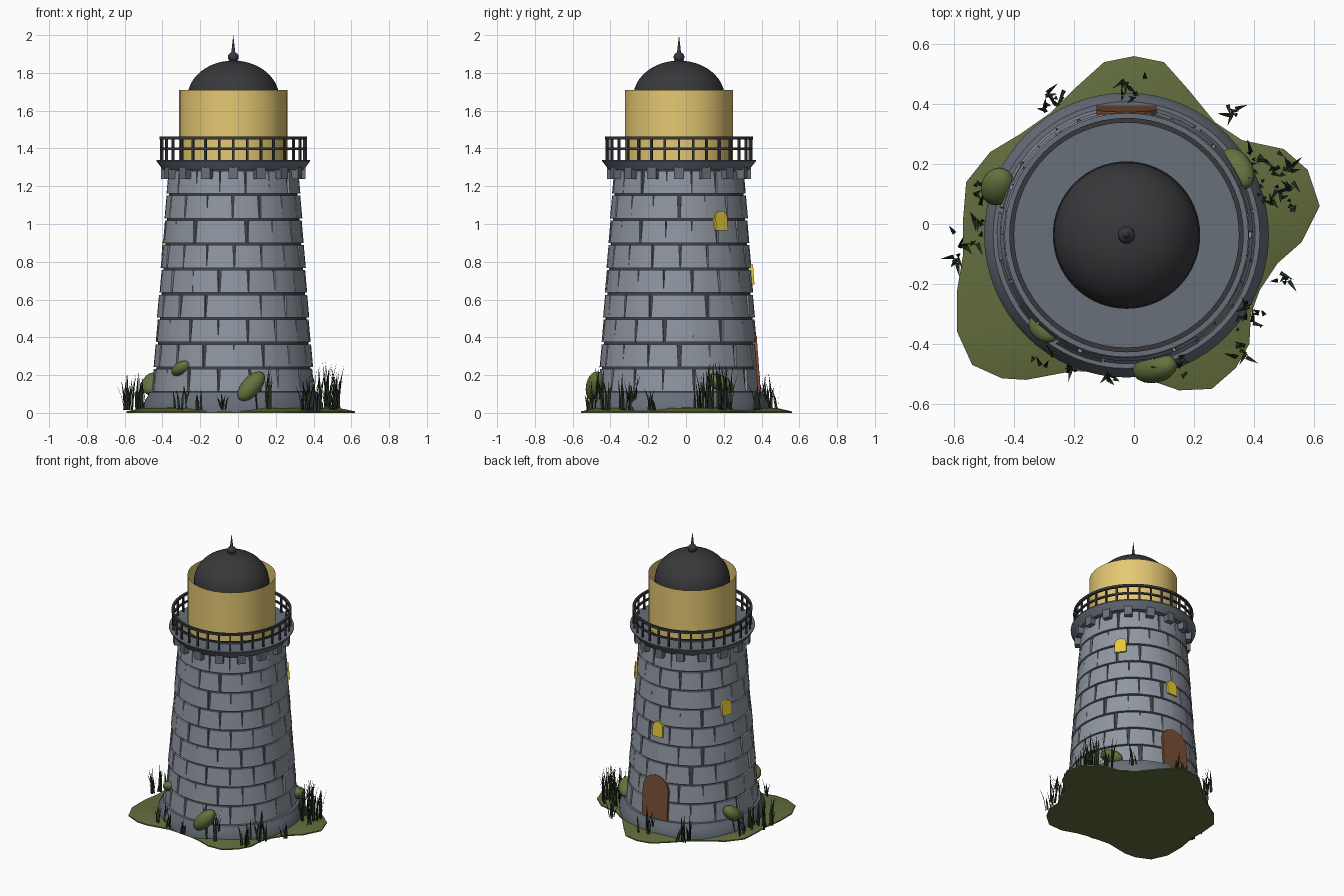
import bpy, bmesh, math, random
from mathutils import Vector, Matrix

if "Cube" in bpy.data.objects:
    bpy.data.objects.remove(bpy.data.objects["Cube"])

random.seed(4)
CX, CY = -0.025, -0.037          # tower axis
TAU = 2 * math.pi


def material(name, r, g, b):
    m = bpy.data.materials.new(name)
    m.diffuse_color = (r, g, b, 1)
    m.use_nodes = True
    m.node_tree.nodes["Principled BSDF"].inputs["Base Color"].default_value = m.diffuse_color
    return m


STONE = material("stone", .28, .31, .36)
TRIM = material("trim_stone", .14, .16, .195)
MORTAR = material("mortar", .05, .055, .07)
IRON = material("dark_iron", .04, .04, .045)
GLOW = material("lamp_glow", .78, .58, .17)
PANE = material("window_glow", .8, .58, .04)
WOOD = material("wood", .19, .075, .035)
TURF = material("turf", .12, .15, .045)
MOSS = material("moss", .13, .17, .05)
BLADE = material("grass", .018, .03, .012)


def make(name, bm, mat, smooth=None):
    bmesh.ops.recalc_face_normals(bm, faces=bm.faces)
    me = bpy.data.meshes.new(name)
    bm.to_mesh(me)
    bm.free()
    ob = bpy.data.objects.new(name, me)
    bpy.context.collection.objects.link(ob)
    me.materials.append(mat)
    if smooth:
        bpy.ops.object.select_all(action='DESELECT')
        ob.select_set(True)
        bpy.context.view_layer.objects.active = ob
        bpy.ops.object.shade_smooth_by_angle(angle=math.radians(smooth))
    return ob


def polar(r, a, z):
    return Vector((CX + r * math.cos(a), CY + r * math.sin(a), z))


def lathe(name, profile, mat, n=64, smooth=35):
    """Revolve (radius, z) points around the tower axis."""
    bm = bmesh.new()
    vs = [bm.verts.new((CX + r, CY, z)) for r, z in profile]
    es = [bm.edges.new(p) for p in zip(vs, vs[1:])]
    bmesh.ops.spin(bm, geom=vs + es, cent=(CX, CY, 0), axis=(0, 0, 1),
                   angle=TAU, steps=n, use_merge=True)
    bmesh.ops.remove_doubles(bm, verts=bm.verts, dist=1e-5)
    return make(name, bm, mat, smooth)


def box(bm, size, mtx):
    bmesh.ops.create_cube(bm, size=1, matrix=mtx @ Matrix.Diagonal((*size, 1)))


def wall(z):
    """Outer tower radius at height z."""
    return 0.431 - 0.072 * (z - 0.11)


# Ground patch with wavy outline
outline = [(.62, .06), (.58, .18), (.5, .25), (.36, .28), (.27, .34), (.18, .45), (.1, .54),
           (0, .56), (-.1, .54), (-.2, .45), (-.28, .37), (-.38, .3), (-.48, .24), (-.56, .14),
           (-.57, .02), (-.57, -.1), (-.59, -.22), (-.59, -.36), (-.54, -.47), (-.44, -.515),
           (-.36, -.52), (-.2, -.49), (-.05, -.5), (.05, -.52), (.15, -.555), (.26, -.55),
           (.34, -.48), (.385, -.4), (.39, -.3), (.42, -.22), (.48, -.13), (.56, -.06)]
bm = bmesh.new()
rings = [[bm.verts.new((x * s, y * s, z)) for x, y in outline]
         for s, z in ((1, 0), (1, .008), (.86, .026), (.6, .03))]
for a, b in zip(rings, rings[1:]):
    for i in range(len(a)):
        j = (i + 1) % len(a)
        bm.faces.new((a[i], a[j], b[j], b[i]))
bm.faces.new(rings[0])
bm.faces.new(rings[-1])
make("ground_patch", bm, TURF, 30)

# Plinth and mortar core
lathe("plinth", [(0, .005), (.475, .005), (.475, .05), (.455, .085), (.445, .11), (0, .11)], TRIM)


def wall_radius(z):
    return 0.427 - 0.073 * (z - 0.11)


lathe("mortar_core", [(0, .1), (wall_radius(.1) - .01, .1), (wall_radius(1.29) - .01, 1.29), (0, 1.29)], MORTAR)

# Stone courses, staggered, joints opening towards the top
bm = bmesh.new()
COUNT, ROWS, H, SEG = 16, 9, .1311, 3
for row in range(ROWS):
    z0, z1 = .112 + row * H, .112 + (row + 1) * H - .011
    for k in range(COUNT):
        a = (k + .5 * (row % 2)) * TAU / COUNT + random.uniform(-.02, .02)
        half = math.pi / COUNT - .001
        bump = random.uniform(0, .004)
        grid = []
        for z, g, dr in ((z0, .003, .002), (z1, .016, 0)):
            for depth in (0, .03):
                grid.append([bm.verts.new(polar(wall_radius(z) + dr + bump - depth,
                             a + (half - g) * (2 * s / SEG - 1), z)) for s in range(SEG + 1)])
        ob_, ib, ot, it = grid
        for s in range(SEG):
            for p, q in ((ob_, ot), (ot, it), (it, ib), (ib, ob_)):
                bm.faces.new((p[s], p[s + 1], q[s + 1], q[s]))
        for s in (0, SEG):
            bm.faces.new((ob_[s], ot[s], it[s], ib[s]))
make("stone_courses", bm, STONE, 30)

# Corbels under the gallery
bm = bmesh.new()
for k in range(16):
    a = k * TAU / 16 + TAU / 4
    box(bm, (.06, .052, .065), Matrix.Translation(polar(.352, a, 1.272)) @ Matrix.Rotation(a, 4, 'Z'))
make("corbels", bm, TRIM)

# Gallery floor
lathe("gallery_floor", [(0, 1.285), (.37, 1.285), (.382, 1.3), (.407, 1.333), (.407, 1.34), (0, 1.34)], TRIM)

# Railing
for nm, z, t in (("top_rail", 1.455, .008), ("middle_rail", 1.398, .006)):
    lathe(nm, [(.383 - t, z - t), (.383 + t, z - t), (.383 + t, z + t), (.383 - t, z + t), (.383 - t, z - t)], IRON)
bm = bmesh.new()
for k in range(32):
    a = k * TAU / 32
    box(bm, (.012, .012, .12), Matrix.Translation(polar(.383, a, 1.395)) @ Matrix.Rotation(a, 4, 'Z'))
make("railing_posts", bm, IRON)

# Lantern: open glowing shell, inner drum, dome and finial
lathe("lantern_glass", [(.287, 1.335), (.287, 1.71)], GLOW, 32)
lathe("lantern_drum", [(.2, 1.335), (.2, 1.67)], GLOW, 32)
lathe("dome", [(0, 1.655), (.246, 1.655), (.246, 1.668)] +
      [(.243 * math.cos(t * math.pi / 24), 1.668 + .197 * math.sin(t * math.pi / 24)) for t in range(13)], IRON)
lathe("finial", [(0, 1.85), (.034, 1.855), (.022, 1.868)] +
      [(.029 * math.cos(t), 1.884 + .026 * math.sin(t)) for t in (-.7, -.35, 0, .4, .8, 1.1)] +
      [(.01, 1.912), (.007, 1.94), (0, 2.0)], IRON, 24)


# Arched door and windows leaning with the wall
def arched_panel(name, angle, z, w, h, out, depth, mat):
    bm = bmesh.new()
    a = math.radians(angle)
    r = w / 2
    pts = [(-r, 0), (r, 0)] + [(r * math.cos(t * math.pi / 10), h - r + r * math.sin(t * math.pi / 10))
                               for t in range(11)]
    radial = Vector((math.cos(a), math.sin(a), 0))
    side = Vector((-math.sin(a), math.cos(a), 0))
    front = [bm.verts.new(polar(wall_radius(z + v) + out, a, z + v) + side * u) for u, v in pts]
    back = [bm.verts.new(v.co - radial * depth) for v in front]
    bm.faces.new(front)
    bm.faces.new(back)
    for i in range(len(pts)):
        j = (i + 1) % len(pts)
        bm.faces.new((front[i], front[j], back[j], back[i]))
    make(name, bm, mat)


arched_panel("door", 90, .1, .2, .31, .006, .045, WOOD)
for i, (ang, z) in enumerate(((37, .965), (90, .68), (161, .83))):
    arched_panel(f"window_{i + 1}", ang, z, .078, .105, .014, .04, PANE)

# Moss clumps leaning on the wall: x, y, z, long half, short half, thickness, roll
for i, (x, y, z, l, s, t, roll) in enumerate((
        (.07, -.48, .14, .097, .05, .05, 48), (-.3, -.345, .235, .062, .034, .045, 28),
        (-.455, .125, .155, .075, .045, .055, -40), (.345, .185, .155, .08, .042, .05, -25))):
    a = math.atan2(y - CY, x - CX)
    bm = bmesh.new()
    bmesh.ops.create_uvsphere(bm, u_segments=20, v_segments=12, radius=1,
                              matrix=Matrix.Translation((x, y, z)) @ Matrix.Rotation(a, 4, 'Z')
                              @ Matrix.Rotation(math.radians(roll), 4, 'X')
                              @ Matrix.Diagonal((t, l, s, 1)))
    make(f"moss_clump_{i + 1}", bm, MOSS, 60)

# Grass tufts: x, y, spread, height, blade count
bm = bmesh.new()
for x, y, spread, height, n in (
        (.46, .16, .08, .26, 34), (.5, .08, .04, .2, 10), (-.27, .41, .04, .2, 12), (0, .45, .04, .2, 12),
        (.33, .38, .02, .15, 6), (.5, -.18, .02, .14, 6), (.39, -.3, .05, .2, 14), (.35, -.42, .03, .17, 7),
        (-.07, -.52, .02, .12, 6), (-.55, -.03, .05, .2, 14), (-.6, -.12, .015, .2, 6), (-.5, .1, .04, .19, 8),
        (-.3, -.44, .05, .16, 8), (.14, -.47, .04, .24, 12), (-.2, -.49, .02, .14, 5)):
    for _ in range(n):
        base = Vector((x + random.uniform(-spread, spread), y + random.uniform(-spread, spread), .015))
        d = random.uniform(0, TAU)
        lean = Vector((math.cos(d), math.sin(d), 0)) * random.uniform(.01, .05)
        wide = Vector((-math.sin(d), math.cos(d), 0)) * .007
        up = Vector((0, 0, height * random.uniform(.5, 1)))
        mid = base + lean * .35 + up * .55
        v = [bm.verts.new(p) for p in (base - wide, base + wide, mid + wide * .8, mid - wide * .8, base + lean + up)]
        bm.faces.new(v[:4])
        bm.faces.new((v[3], v[2], v[4]))
make("grass_tufts", bm, BLADE)
